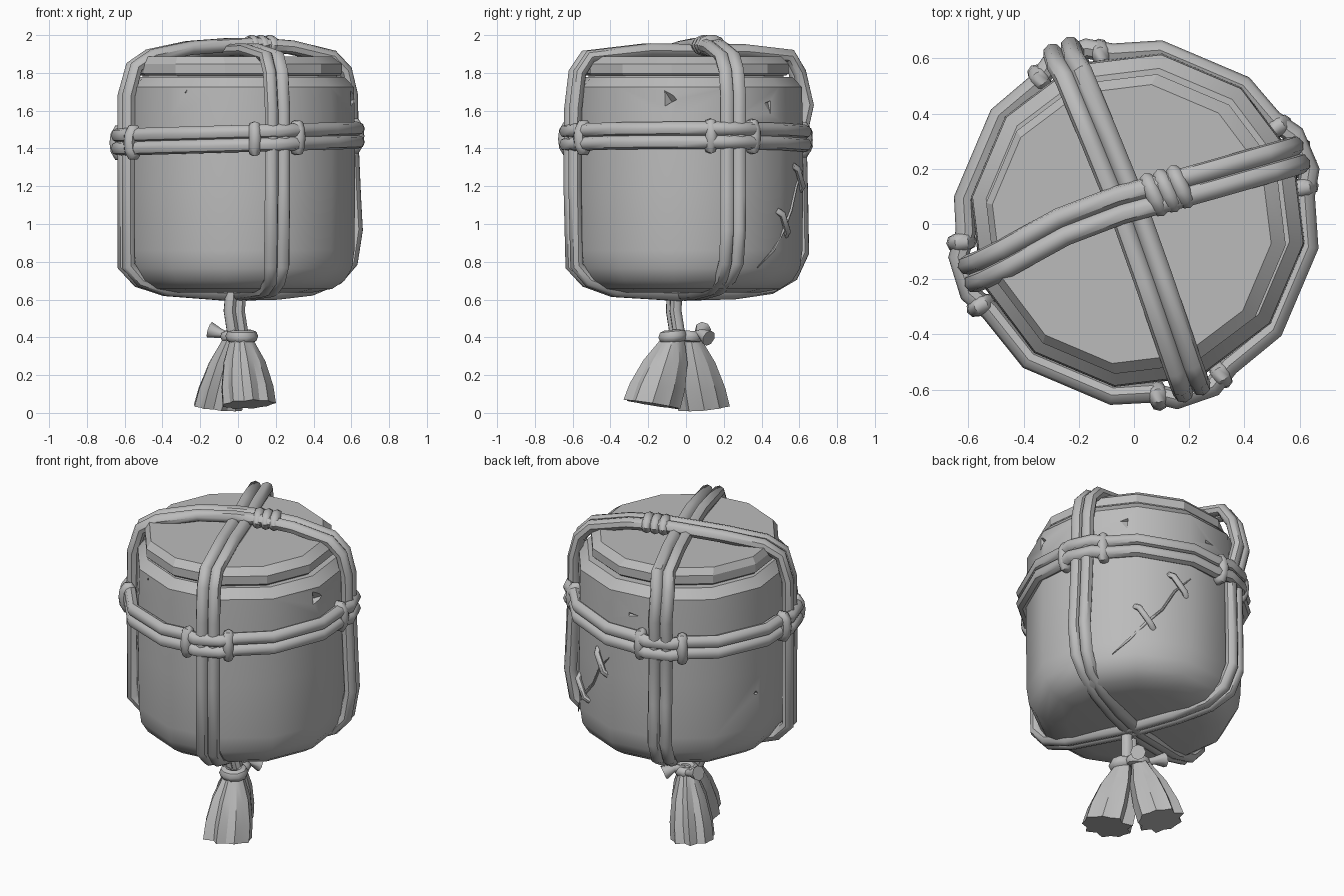
import bpy, bmesh, math
from mathutils import Vector

if "Cube" in bpy.data.objects:
    bpy.data.objects.remove(bpy.data.objects["Cube"])

grey = bpy.data.materials.new("plain grey")
grey.diffuse_color = (0.5, 0.5, 0.5, 1)
grey.use_nodes = True
grey.node_tree.nodes["Principled BSDF"].inputs["Base Color"].default_value = grey.diffuse_color
CX, CY = 0.014, 0.014
SIDES, TURN = 12, 22


def finish(ob, angle=40):
    ob.data.materials.clear()
    ob.data.materials.append(grey)
    bpy.ops.object.select_all(action='DESELECT')
    ob.select_set(True)
    bpy.context.view_layer.objects.active = ob
    if angle:
        bpy.ops.object.shade_smooth_by_angle(angle=math.radians(angle))
    return ob


def loft(name, rings, angle=40):
    """Skin a list of equal rings and cap both ends."""
    bm = bmesh.new()
    vs = [[bm.verts.new(p) for p in r] for r in rings]
    n = len(vs[0])
    for a, b in zip(vs, vs[1:]):
        for i in range(n):
            bm.faces.new((a[i], a[(i + 1) % n], b[(i + 1) % n], b[i]))
    bm.faces.new(vs[0])
    bm.faces.new(vs[-1])
    bmesh.ops.recalc_face_normals(bm, faces=bm.faces)
    me = bpy.data.meshes.new(name)
    bm.to_mesh(me)
    bm.free()
    ob = bpy.data.objects.new(name, me)
    bpy.context.collection.objects.link(ob)
    return finish(ob, angle)


def lathe(name, profile, cx, cy, angle):
    """Profile rows are radius, height and an optional sideways shift."""
    rings = []
    for r, z, *shift in profile:
        x = cx + (shift[0] if shift else 0)
        rings.append([(x + r * math.cos(a), cy + r * math.sin(a), z)
                      for a in (math.radians(TURN + 360 / SIDES * i) for i in range(SIDES))])
    return loft(name, rings, angle)


def tube(name, pts, radius, closed=False, sizes=None):
    """Rope-like tube through the points."""
    cu = bpy.data.curves.new(name, 'CURVE')
    cu.dimensions = '3D'
    cu.bevel_depth = radius
    cu.bevel_resolution = 2
    cu.use_fill_caps = True
    sp = cu.splines.new('POLY')
    sp.points.add(len(pts) - 1)
    for i, p in enumerate(pts):
        sp.points[i].co = (*p, 1)
        sp.points[i].radius = sizes[i] if sizes else 1
    sp.use_cyclic_u = closed
    ob = bpy.data.objects.new(name, cu)
    bpy.context.collection.objects.link(ob)
    bpy.ops.object.select_all(action='DESELECT')
    ob.select_set(True)
    bpy.context.view_layer.objects.active = ob
    bpy.ops.object.convert(target='MESH')
    return finish(bpy.context.view_layer.objects.active, 45)


def band(name, centre, u, v, a, b, radius):
    """Closed elliptical wrap spanned by the axes u and v."""
    c, u, v = Vector(centre), Vector(u), Vector(v)
    return tube(name, [c + u * a * math.cos(math.pi * i / 5) + v * b * math.sin(math.pi * i / 5)
                       for i in range(10)], radius, True)


def on_body(deg, z, out=0.0):
    """Point on the faceted wall of the barrel."""
    r = 0.612 * math.cos(math.radians(15)) / math.cos(math.radians((deg - TURN) % 30 - 15)) + out
    a = math.radians(deg)
    return (CX + r * math.cos(a), CY + r * math.sin(a), z)


# barrel and lid
barrel = lathe("barrel", [(0.38, 0.637), (0.49, 0.657), (0.555, 0.70), (0.595, 0.765), (0.608, 0.86), (0.612, 1.2),
                          (0.61, 1.55), (0.605, 1.725), (0.555, 1.778)], CX, CY, 32)
lathe("lid_neck", [(0.52, 1.76), (0.52, 1.80)], 0.01, 0, 20)
lathe("lid", [(0.535, 1.785), (0.548, 1.797), (0.548, 1.848), (0.51, 1.887, -.015)], 0.007, 0, 20)

# chips knocked out of the barrel
for i, (deg, z, size) in enumerate([(-12, 1.70, 0.06), (42, 1.63, 0.045), (243, 1.72, 0.05),
                                    (168, 1.08, 0.045), (100, 1.6, 0.05)]):
    bpy.ops.mesh.primitive_cone_add(vertices=4, radius1=size, depth=size * 2.2,
                                    location=on_body(deg, z, 0.02),
                                    rotation=(0.5 + i, 0.4 * i, math.radians(deg)))
    cutter = bpy.context.object
    cutter.name = "chip_cutter"
    cutter.hide_render = True
    cutter.hide_set(True)
    m = barrel.modifiers.new("chip", 'BOOLEAN')
    m.object = cutter
    m.operation = 'DIFFERENCE'

# two double rope loops over the lid and under the base
loop_a = [(-.05, -.03, .63), (-.38, -.12, .655), (-.52, -.155, .70), (-.592, -.18, .78), (-.592, -.18, 1.4),
          (-.59, -.18, 1.68), (-.55, -.165, 1.83), (-.46, -.12, 1.89), (-.26, -.01, 1.932), (-.05, .07, 1.948),
          (.1, .11, 1.95), (.28, .16, 1.935), (.49, .22, 1.885), (.56, .24, 1.81), (.59, .25, 1.68),
          (.592, .25, 1.45), (.605, .25, 1.15), (.615, .25, .97), (.59, .24, .80), (.52, .21, .715),
          (.38, .15, .657), (.2, .07, .636)]
loop_b = [(.02, -.05, .63), (.16, -.38, .65), (.195, -.52, .70), (.205, -.592, .78), (.21, -.6, 1.2),
          (.21, -.598, 1.6), (.2, -.575, 1.8), (.18, -.52, 1.885), (.07, -.2, 1.92), (-.03, .08, 1.915),
          (-.12, .3, 1.915), (-.22, .54, 1.89), (-.25, .59, 1.8), (-.262, .63, 1.63), (-.24, .592, 1.46),
          (-.24, .6, 1.1), (-.24, .605, .85), (-.225, .55, .73), (-.18, .44, .665), (-.10, .25, .638)]
for name, pts, along in (("loop_rope_a", loop_a, Vector((.94, .34, 0))),
                         ("loop_rope_b", loop_b, Vector((-.37, .93, 0)))):
    side = Vector((-along.y, along.x, 0))
    for s in (-1, 1):
        tube(name, [Vector(p) + side * s * (0.034 if p[2] > .72 else 0.024) for p in pts], 0.037, True)

# double belt rope that bulges over the loops
crossings = [23, 112, 197, 289]
belt = []
for c in crossings:
    belt += [(c + d, r) for d, r in ((-14, .618), (-6, .656), (6, .656), (14, .618))]
belt += [(d, .63) for d in (52, 82, 142, 172, 232, 262, 322, 352)]
belt.sort()
for z in (1.495, 1.425):
    tube("belt_rope", [(r * math.cos(math.radians(d)) + .008, r * math.sin(math.radians(d)) + .005,
                        z - .008 + .018 * math.cos(math.radians(d))) for d, r in belt], 0.037, True)

# wraps either side of each crossing
for c in crossings:
    for d in (c - 11, c + 11):
        a = math.radians(d)
        out = Vector((math.cos(a), math.sin(a), 0))
        band("belt_wrap", out * 0.628 + Vector((0, 0, 1.448 + .018 * math.cos(a))), out, (0, 0, 1),
             0.024, 0.068, 0.032)

# coil on top
for t in (-0.048, 0, 0.048):
    band("top_coil", (.12 + t, .12 + t * .3, 1.945), (-.42, .9, 0), (0, 0, 1), 0.055, 0.027, 0.03)

# mended crack with stitches
crack = [(38, .77), (48, .86), (57, .97), (66, 1.07), (73, 1.2), (82, 1.3)]
tube("crack", [on_body(d, z, 0.001) for d, z in crack], 0.008, sizes=[.3, 1, 1, 1, 1, .3])
for d, z in ((56, 1.0), (75, 1.24)):
    tube("stitch", [on_body(d - 5, z + .07, -.01), on_body(d - 3, z + .05, .014),
                    on_body(d + 3, z - .04, .014), on_body(d + 5, z - .06, -.01)], 0.018)

# hanging cords
for dx, dy in ((-.025, -.01), (.025, .01)):
    tube("hanging_cord", [(-.01 + dx, -.06 + dy, .65), (-.02 + dx, -.065 + dy, .54),
                          (.005 + dx, -.04 + dy, .38)], 0.033)


def tassel(name, head, foot, radius, pleats=9):
    head, foot = Vector(head), Vector(foot)
    rings = []
    for t, k, depth in ((0, .36, .05), (.12, .46, .1), (.4, .78, .13), (.75, .97, .15), (1, 1, .18)):
        c = head.lerp(foot, t)
        ring = []
        for i in range(pleats * 2):
            a = math.pi * i / pleats
            r = radius * k * (1 - depth * (i % 2)) * (1 + .07 * math.sin(i * 2.3))
            x, y = r * math.cos(a), r * math.sin(a)
            tilt = (foot.x * x + foot.y * y) * t * .9
            ring.append((c.x + x, c.y + y, c.z + tilt))
        rings.append(ring)
    loft(name, rings, 20)


# tassels with their ties
tassel("tassel", (.015, -.06, .42), (.053, -.178, .045), .148)
tassel("tassel", (-.02, .02, .42), (-.112, .098, .025), .134)
band("tassel_tie", (.02, -.07, .405), (1, 0, 0), (0, 1, .1), .052, .045, .035)
band("tassel_tie", (-.015, .02, .405), (1, 0, 0), (0, 1, -.1), .05, .04, .03)
tube("tie_end", [(-.02, .04, .39), (-.09, .075, .42), (-.15, .09, .44)], .04, sizes=[.5, .6, 1.1])
tube("tie_end", [(-.01, .03, .41), (.03, .08, .42), (.07, .12, .395)], .04, sizes=[.5, .6, 1.1])
